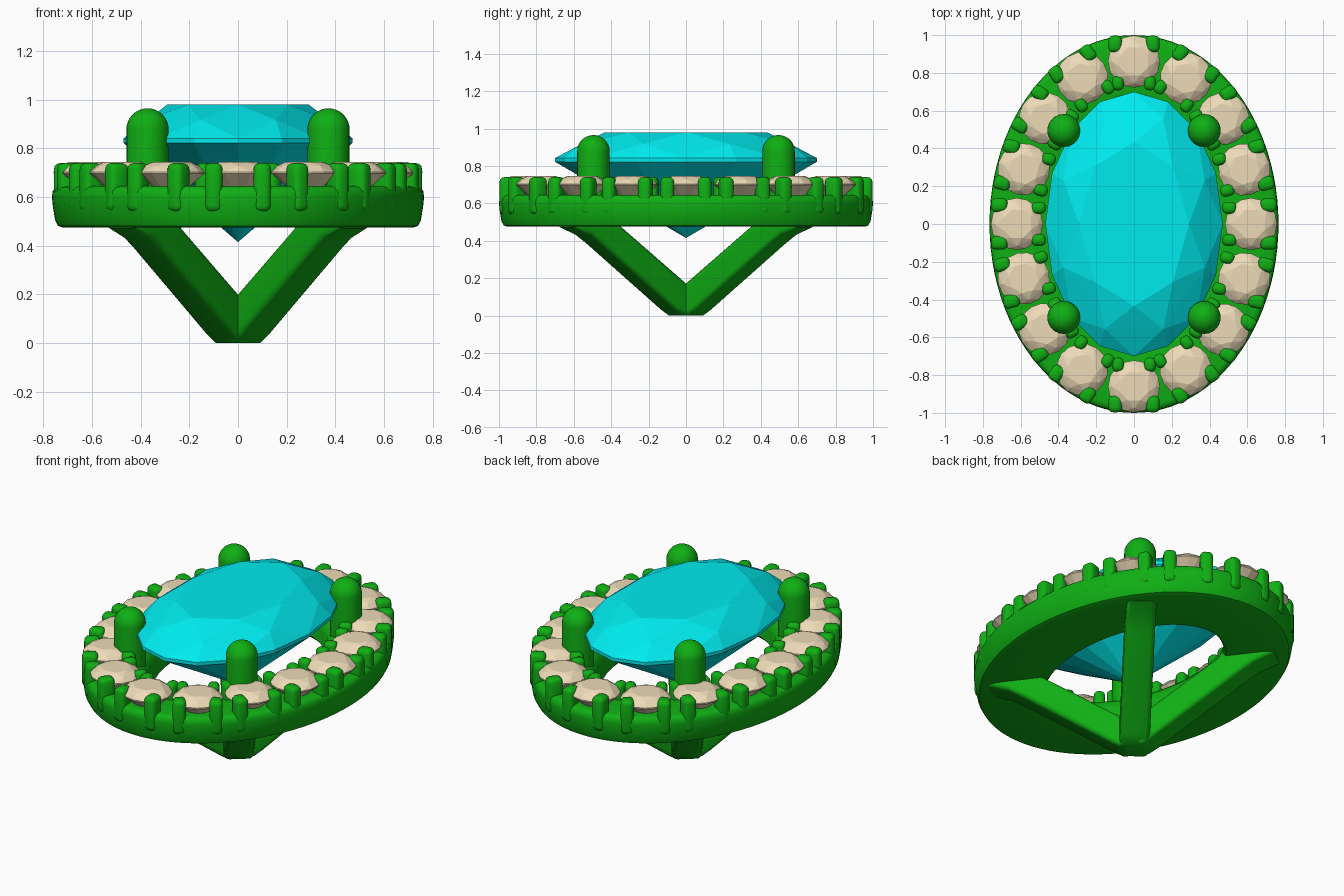
import bpy, bmesh
from math import sin, cos, pi, hypot
from mathutils import Vector, Matrix

if "Cube" in bpy.data.objects:
    bpy.data.objects.remove(bpy.data.objects["Cube"])


def material(name, rgb):
    m = bpy.data.materials.new(name)
    m.diffuse_color = (*rgb, 1)
    m.use_nodes = True
    m.node_tree.nodes["Principled BSDF"].inputs["Base Color"].default_value = m.diffuse_color
    return m


METAL = material("green_metal", (0.005, 0.43, 0.007))
BLUE = material("blue_stone", (0.0, 0.83, 0.86))
CREAM = material("cream_stone", (0.85, 0.71, 0.48))


def finish(bm, name, mat, smooth=True):
    bmesh.ops.recalc_face_normals(bm, faces=bm.faces)
    me = bpy.data.meshes.new(name)
    bm.to_mesh(me)
    bm.free()
    ob = bpy.data.objects.new(name, me)
    bpy.context.collection.objects.link(ob)
    me.materials.append(mat)
    if smooth:
        bpy.ops.object.select_all(action='DESELECT')
        ob.select_set(True)
        bpy.context.view_layer.objects.active = ob
        bpy.ops.object.shade_smooth_by_angle(angle=0.7)
    return ob


def mirror_xy(ob):
    m = ob.modifiers.new("mirror", 'MIRROR')
    m.use_axis = (True, True, False)
    m.use_mirror_merge = False
    origin = bpy.data.objects.get("origin")
    if origin is None:
        origin = bpy.data.objects.new("origin", None)
        origin.hide_render = True
        bpy.context.collection.objects.link(origin)
    m.mirror_object = origin


def gem(name, a, b, levels, culet, mat):
    """Faceted stone: hull of (scale, z, sides, half-step offset) rings plus a culet."""
    bm = bmesh.new()
    for s, z, n, off in levels:
        for i in range(n):
            t = 2 * pi * (i + off) / n
            bm.verts.new((a * s * sin(t), b * s * cos(t), z))
    bm.verts.new((0, 0, culet))
    bmesh.ops.convex_hull(bm, input=bm.verts)
    return finish(bm, name, mat, smooth=False)


# Large oval centre stone
gem("centre_stone", 0.47, 0.70,
    [(0.62, 0.98, 8, 0), (0.86, 0.918, 8, 0.5), (1, 0.842, 16, 0), (1, 0.822, 16, 0)],
    0.415, BLUE)

# Oval halo ring: profile of (inset from outer edge, z) swept round an ellipse
profile = [(0.045, 0.475), (0.025, 0.482), (0.013, 0.505), (0.004, 0.56), (0, 0.60),
           (0.003, 0.625), (0.015, 0.64), (0.035, 0.645), (0.30, 0.645), (0.335, 0.635),
           (0.365, 0.605), (0.38, 0.56), (0.387, 0.49), (0.375, 0.475)]
bm = bmesh.new()
N = 96
rings = [[bm.verts.new(((0.765 - d) * cos(2 * pi * i / N), (1 - d) * sin(2 * pi * i / N), z))
          for d, z in profile] for i in range(N)]
P = len(profile)
for i in range(N):
    r, q = rings[i], rings[(i + 1) % N]
    for j in range(P):
        k = (j + 1) % P
        bm.faces.new((r[j], q[j], q[k], r[k]))
finish(bm, "halo_ring", METAL)

# Sixteen equally spaced places along the middle of the halo
A, B, COUNT = 0.62, 0.86, 16
steps = 3200
pts = [(A * sin(2 * pi * i / steps), B * cos(2 * pi * i / steps)) for i in range(steps + 1)]
dist = [0]
for p, q in zip(pts, pts[1:]):
    dist.append(dist[-1] + hypot(q[0] - p[0], q[1] - p[1]))
places, i = [], 0
for k in range(COUNT):
    while dist[i] < dist[-1] * k / COUNT - 1e-6:
        i += 1
    x, y = pts[i]
    n = Vector((x / A**2, y / B**2, 0)).normalized()
    t = Vector((n.y, -n.x, 0))
    places.append(Matrix(((t.x, n.x, 0, x), (t.y, n.y, 0, y), (0, 0, 1, 0), (0, 0, 0, 1))))

# Small halo stones, sharing one mesh
stone = gem("halo_stone", 0.138, 0.138,
            [(0.58, 0.745, 8, 0.5), (0.84, 0.728, 8, 0), (1, 0.704, 16, 0), (1, 0.697, 16, 0)],
            0.575, CREAM)
stone.matrix_world = places[0]
for k, m in enumerate(places[1:], 1):
    ob = bpy.data.objects.new(f"halo_stone_{k}", stone.data)
    ob.matrix_world = m
    bpy.context.collection.objects.link(ob)

# Four small rounded claws round every halo stone
bm = bmesh.new()
for m in places:
    for side in (-1, 1):
        for u, v, w, dep in ((0.1, 0.093, 0.072, 0.088), (0.085, -0.115, 0.062, 0.075)):
            box = Matrix.Translation((side * u, v, 0.64)) @ Matrix.Diagonal((w, dep, 0.20, 1))
            vs = bmesh.ops.create_cube(bm, size=1, matrix=m @ box)["verts"]
            edges = list({e for vert in vs for e in vert.link_edges})
            bmesh.ops.bevel(bm, geom=edges, offset=0.025, segments=3, profile=0.5,
                            affect='EDGES')
finish(bm, "halo_claws", METAL)

# Four round-topped claws for the centre stone
bm = bmesh.new()
R, SEG = 0.087, 24
outline = [(R, 0.49)] + [(R * cos(j * pi / 16), 0.878 + R * sin(j * pi / 16)) for j in range(8)]
loops = [[bm.verts.new((0.372 + r * cos(2 * pi * i / SEG), 0.495 + r * sin(2 * pi * i / SEG), z))
          for i in range(SEG)] for r, z in outline]
for lo, hi in zip(loops, loops[1:]):
    for i in range(SEG):
        j = (i + 1) % SEG
        bm.faces.new((lo[i], lo[j], hi[j], hi[i]))
tip = bm.verts.new((0.372, 0.495, 0.878 + R))
for i in range(SEG):
    bm.faces.new((loops[-1][i], loops[-1][(i + 1) % SEG], tip))
bm.faces.new(loops[0])
mirror_xy(finish(bm, "centre_claws", METAL))

# Four diagonal arms below, meeting at the foot
side = [(-0.05, 0), (0.07, 0), (0.12, 0.03), (0.62, 0.385), (0.69, 0.43), (0.80, 0.472),
        (0.80, 0.53), (0.52, 0.53), (0.48, 0.475), (-0.05, 0.105)]
out, across = Vector((0.6, 0.8, 0)), Vector((0.8, -0.6, 0))
bm = bmesh.new()
vs = [bm.verts.new(out * s - across * 0.082 + Vector((0, 0, z))) for s, z in side]
face = bm.faces.new(vs)
new = bmesh.ops.extrude_face_region(bm, geom=[face])["geom"]
bmesh.ops.translate(bm, vec=across * 0.164,
                    verts=[g for g in new if isinstance(g, bmesh.types.BMVert)])
bmesh.ops.recalc_face_normals(bm, faces=bm.faces)
long_edges = [e for e in bm.edges if abs((e.verts[0].co - e.verts[1].co).dot(across)) < 0.01]
bmesh.ops.bevel(bm, geom=long_edges, offset=0.028, segments=4, profile=0.5, affect='EDGES')
mirror_xy(finish(bm, "basket_arms", METAL))
